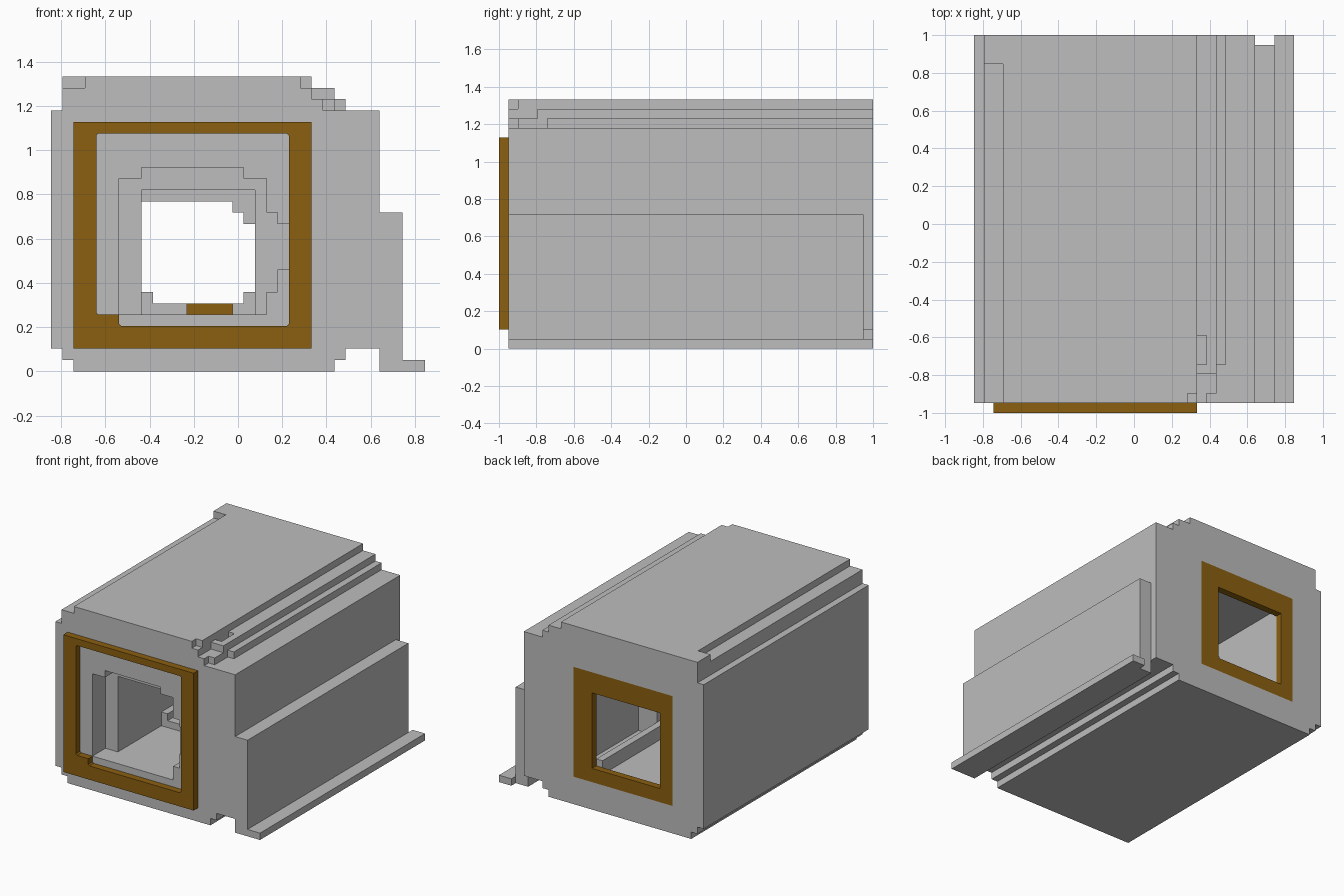
import bpy
import bmesh

cube = bpy.data.objects.get("Cube")
if cube:
    bpy.data.objects.remove(cube, do_unlink=True)

U = 2 / 39  # one grid step; all parts are laid out in whole steps


def material(name, rgb):
    m = bpy.data.materials.new(name)
    m.use_nodes = True
    col = (*rgb, 1)
    m.diffuse_color = col
    m.node_tree.nodes["Principled BSDF"].inputs["Base Color"].default_value = col
    return m


GREY = material("light grey", (0.508, 0.508, 0.508))
BROWN = material("brown", (0.258, 0.115, 0.005))


def prism(name, profile, y0, y1, mat):
    """Extrude an (x, z) profile along y from step y0 to step y1."""
    bm = bmesh.new()
    vs = [bm.verts.new(((x - 16.5) * U, y0 * U - 1, z * U)) for x, z in profile]
    face = bm.faces.new(vs)
    ext = bmesh.ops.extrude_face_region(bm, geom=[face])
    moved = [v for v in ext["geom"] if isinstance(v, bmesh.types.BMVert)]
    bmesh.ops.translate(bm, verts=moved, vec=(0, (y1 - y0) * U, 0))
    bmesh.ops.recalc_face_normals(bm, faces=bm.faces)
    me = bpy.data.meshes.new(name)
    bm.to_mesh(me)
    bm.free()
    me.materials.append(mat)
    ob = bpy.data.objects.new(name, me)
    bpy.context.collection.objects.link(ob)
    return ob


def rect(x0, x1, z0, z1):
    return [(x0, z0), (x1, z0), (x1, z1), (x0, z1)]


def carve(ob, profile, y0, y1):
    """Subtract an extruded profile from an object."""
    cutter = prism("cutter", profile, y0, y1, ob.data.materials[0])
    cutter.hide_render = True
    mod = ob.modifiers.new("carve", 'BOOLEAN')
    mod.operation = 'DIFFERENCE'
    mod.solver = 'EXACT'
    mod.object = cutter
    bpy.context.view_layer.update()
    dg = bpy.context.evaluated_depsgraph_get()
    me = bpy.data.meshes.new_from_object(ob.evaluated_get(dg))
    ob.modifiers.clear()
    ob.data = me
    bpy.data.objects.remove(cutter, do_unlink=True)


# Main shell with stepped corners
body = prism("body", [
    (2, 0), (25, 0), (25, 1), (26, 1), (26, 2), (29, 2), (29, 23), (26, 23),
    (26, 24), (25, 24), (25, 25), (23, 25), (23, 26), (1, 26), (1, 23),
    (0, 23), (0, 2), (1, 2), (1, 1), (2, 1)], 1, 39, GREY)

# Notches along the top edges: x0, x1, z0, z1, y0, y1
for x0, x1, z0, z1, y0, y1 in [
        (-1, 3, 25, 27, 0, 36),
        (22, 24, 25, 27, 0, 2),
        (23, 27, 24, 27, 0, 4),
        (24, 28, 23, 27, 0, 2),
        (25, 28, 23, 27, 0, 5),
        (23, 24, 24, 27, 5, 8)]:
    carve(body, rect(x0, x1, z0, z1), y0, y1)

# Front mouth of the cavity
carve(body, [
    (6, 5), (19, 5), (19, 7), (20, 7), (20, 9), (21, 9), (21, 13), (20, 13),
    (20, 14), (19, 14), (19, 17), (17, 17), (17, 18), (8, 18), (8, 17),
    (6, 17)], 0, 4)
# Middle chamber, narrow passage with a floor channel, then rear chamber
carve(body, rect(8, 18, 5, 16), 3.5, 14)
carve(body, [
    (8, 7), (9, 7), (9, 6), (12, 6), (12, 5), (16, 5), (16, 6), (17, 6),
    (17, 7), (18, 7), (18, 13), (17, 13), (17, 14), (16, 14), (16, 15),
    (8, 15)], 13.5, 24)
carve(body, rect(7, 21, 5, 18), 24, 38.5)
# Seat for the rear frame
carve(body, rect(5, 21, 4, 20), 38, 40)

# Floor rail in the rear chamber
prism("floor_rail", rect(17, 18, 5, 7), 24, 38, GREY)

# Side ledge and its foot flange
prism("side_ledge", [(29, 0), (33, 0), (33, 1), (31, 1), (31, 14), (29, 14)],
      1, 38, GREY)
prism("flange_end", rect(31, 33, 0, 1), 38, 39, GREY)

# Raised front frame with a stepped lower corner
front = prism("front_frame", rect(2, 23, 2, 22), 0, 1, BROWN)
c = 0.2
carve(front, [
    (6 + c, 4), (21 - c, 4), (21, 4 + c), (21, 21 - c), (21 - c, 21),
    (4 + c, 21), (4, 21 - c), (4, 5 + c), (4 + c, 5), (6, 5), (6, 4 + c)],
    -1, 2)

# Flush rear frame
rear = prism("rear_frame", rect(5, 21, 4, 20), 38, 39, BROWN)
carve(rear, rect(7, 18, 6, 17), 37, 40)
